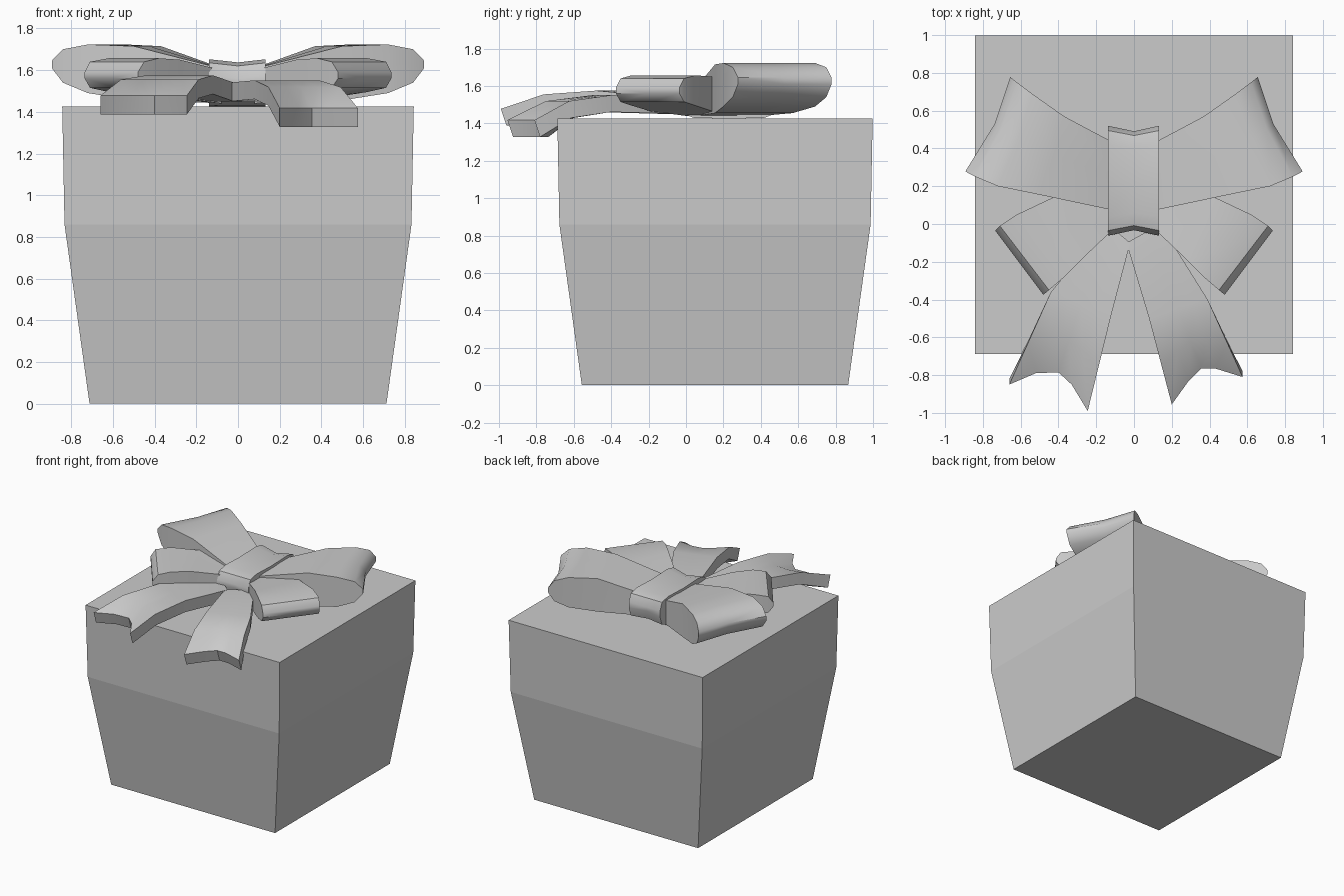
import bpy, bmesh, math
from mathutils import Vector

cube = bpy.data.objects.get("Cube")
if cube:
    bpy.data.objects.remove(cube, do_unlink=True)

grey = bpy.data.materials.new("plain grey")
grey.use_nodes = True
grey.diffuse_color = (0.6, 0.6, 0.6, 1)
grey.node_tree.nodes["Principled BSDF"].inputs["Base Color"].default_value = grey.diffuse_color


def slab(name, top, bottom, smooth=True):
    """Closed slab between two matching grids of points (rows along its length)."""
    bm = bmesh.new()
    upper, lower = ([[bm.verts.new(p) for p in row] for row in g] for g in (top, bottom))
    rows, cols = len(top), len(top[0])
    for grid in (upper, lower):
        for i in range(rows - 1):
            for j in range(cols - 1):
                bm.faces.new((grid[i][j], grid[i + 1][j], grid[i + 1][j + 1], grid[i][j + 1]))
    for j in (0, cols - 1):
        for i in range(rows - 1):
            bm.faces.new((upper[i][j], upper[i + 1][j], lower[i + 1][j], lower[i][j]))
    for i in (0, rows - 1):
        for j in range(cols - 1):
            bm.faces.new((upper[i][j], upper[i][j + 1], lower[i][j + 1], lower[i][j]))
    bmesh.ops.recalc_face_normals(bm, faces=bm.faces)
    mesh = bpy.data.meshes.new(name)
    bm.to_mesh(mesh)
    bm.free()
    mesh.materials.append(grey)
    obj = bpy.data.objects.new(name, mesh)
    bpy.context.collection.objects.link(obj)
    if smooth:
        bpy.ops.object.select_all(action='DESELECT')
        bpy.context.view_layer.objects.active = obj
        obj.select_set(True)
        bpy.ops.object.shade_smooth_by_angle(angle=math.radians(40))
    return obj


def bow_loop(name, side, front, back, z_top, z_bottom, dent):
    """Puffed ribbon loop between two plan edges, mirrored by side."""
    def grid(heights):
        result = []
        for i, ((fx, fy), (bx, by), z) in enumerate(zip(front, back, heights)):
            inset = dent * i / (len(front) - 1)
            result.append([(side * fx, fy, z),
                           (side * ((fx + bx) / 2 - inset), (fy + by) / 2, z),
                           (side * bx, by, z)])
        return result
    slab(name, grid(z_top), grid(z_bottom))


def tail(name, root, middle, tip, drop):
    """Hanging ribbon end with a swallowtail cut."""
    n = len(tip)

    def spread(pair, z):
        a, b = Vector(pair[0]), Vector(pair[1])
        return [(*a.lerp(b, j / (n - 1)), z) for j in range(n)]
    mid = spread(middle, 1.575 - drop * 0.4)
    late = [(*Vector(m[:2]).lerp(Vector(t), 0.55), 1.555 - drop * 0.6) for m, t in zip(mid, tip)]
    end = [(x, y, 1.478 - drop) for x, y in tip]
    top = [spread(root, 1.54), mid, late, end]
    shifts = [(0, 0.09), (0, 0.09), (0.01, 0.09), (0.03, 0.09)]
    bottom = [[(x, y + dy, z - dz) for x, y, z in row] for row, (dy, dz) in zip(top, shifts)]
    slab(name, top, bottom)


# Tapered box body
def square(half, z):
    cy = 0.155
    return [[(x, cy + y, z) for x in (-half, half)] for y in (-half, half)]


bm = bmesh.new()
rings = []
for half, z in ((0.712, 0), (0.832, 0.86), (0.843, 1.425)):
    (a, b), (d, c) = square(half, z)
    rings.append([bm.verts.new(p) for p in (a, b, c, d)])
for low, high in zip(rings, rings[1:]):
    for k in range(4):
        bm.faces.new((low[k], low[(k + 1) % 4], high[(k + 1) % 4], high[k]))
bm.faces.new(rings[0][::-1])
bm.faces.new(rings[-1])
body = bpy.data.meshes.new("box_body")
bm.to_mesh(body)
bm.free()
body.materials.append(grey)
bpy.context.collection.objects.link(bpy.data.objects.new("box_body", body))

# Bow loops, large pair behind and small pair in front
for label, side in (("left", 1), ("right", -1)):
    bow_loop("back_loop_" + label, side,
             [(.05, .06), (.5, .155), (.72, .2), (.84, .25), (.893, .278)],
             [(.05, .4), (.37, .57), (.54, .69), (.62, .75), (.655, .778)],
             (1.6, 1.715, 1.723, 1.70, 1.645), (1.44, 1.455, 1.49, 1.54, 1.61), 0.035)
    bow_loop("front_loop_" + label, side,
             [(.08, 0), (.28, -.19), (.38, -.29), (.45, -.35), (.48, -.375)],
             [(.08, .26), (.43, .14), (.62, .05), (.71, -.01), (.735, -.035)],
             (1.6, 1.65, 1.657, 1.64, 1.59), (1.44, 1.465, 1.495, 1.515, 1.56), 0)

# Ribbon tails
tail("tail_right", ((-.14, .0), (-.02, -.1)), ((-.44, -.36), (-.12, -.48)),
     [(-.66, -.85), (-.52, -.79), (-.40, -.785), (-.33, -.85), (-.245, -.99)], 0)
tail("tail_left", ((.14, .0), (-.04, -.1)), ((.39, -.4), (.08, -.5)),
     [(.575, -.81), (.43, -.765), (.355, -.765), (.29, -.83), (.2, -.955)], 0.06)

# Knot band
stations = [(-.062, 1.575, 1.53), (-.035, 1.635, 1.46), (.04, 1.652, 1.43), (.23, 1.645, 1.425),
            (.42, 1.652, 1.43), (.495, 1.635, 1.46), (.52, 1.575, 1.53)]


def band(pick):
    grid = []
    for station in stations:
        y, z = station[0], station[pick]
        pinch = 0.23 + (y - 0.23) * 0.9
        grid.append([(-.138, y, z), (0, pinch, z - 0.015 * (pick == 1)), (.133, y, z)])
    return grid


slab("bow_knot", band(1), band(2))
